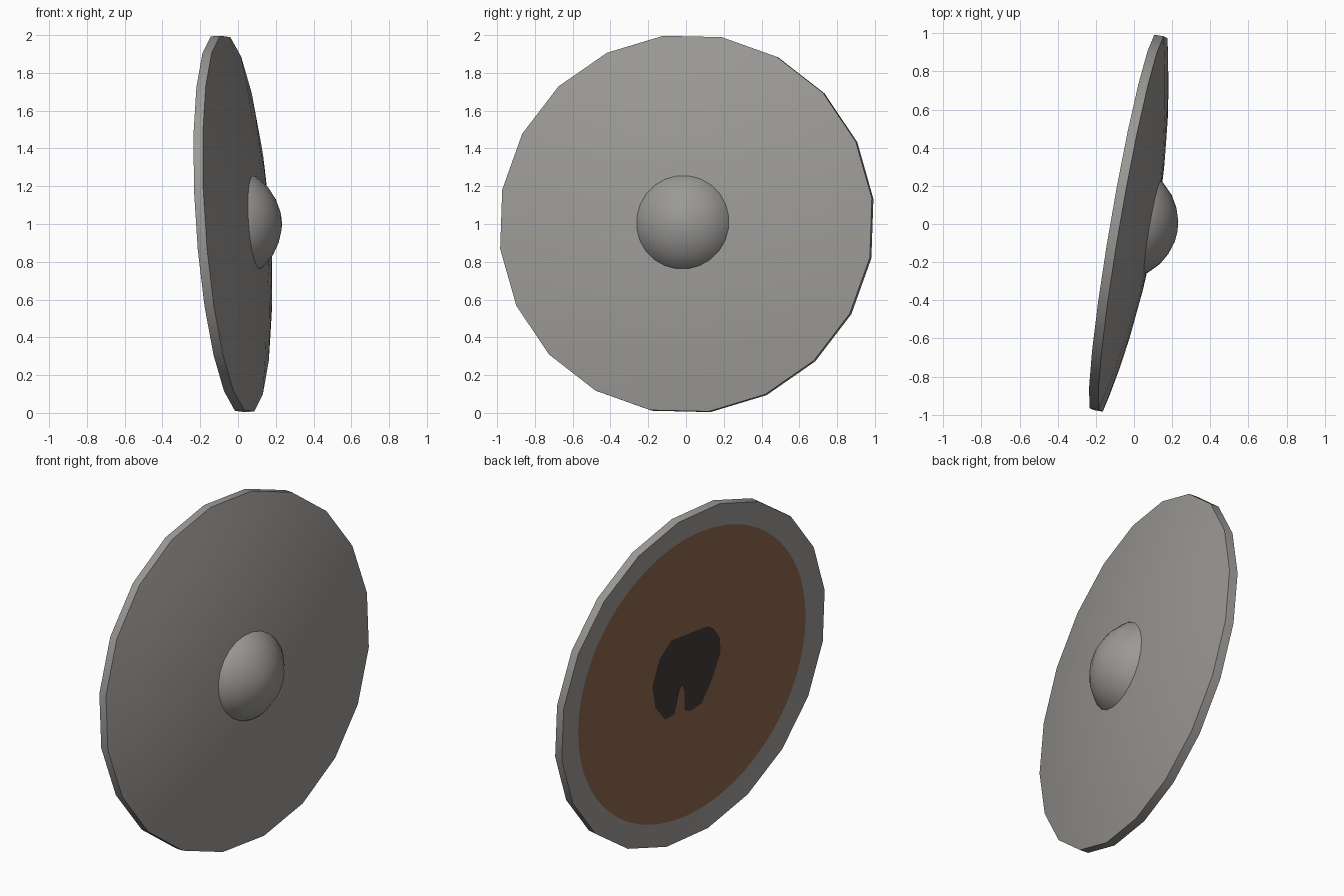
import bpy, bmesh, math
from mathutils import Matrix, Vector

if "Cube" in bpy.data.objects:
    bpy.data.objects.remove(bpy.data.objects["Cube"])

# Tilted frame: local x is the shield axis, local y/z lie in its disc
axis = Vector((1, -0.172, 0.07)).normalized()
side = (Vector((0, 1, 0)) - axis * axis.y).normalized()
up = axis.cross(side)
FRAME = Matrix.Translation((-0.004, 0, 1.002)) @ Matrix((axis, side, up)).transposed().to_4x4()
R = 1.006


def material(name, rgb):
    m = bpy.data.materials.new(name)
    m.diffuse_color = (*rgb, 1)
    m.use_nodes = True
    m.node_tree.nodes["Principled BSDF"].inputs["Base Color"].default_value = m.diffuse_color
    return m


steel = material("steel grey", (0.33, 0.32, 0.305))
leather = material("leather brown", (0.276, 0.138, 0.075))
dark = material("dark hollow", (0.054, 0.043, 0.040))


def finish(name, bm, mat):
    me = bpy.data.meshes.new(name)
    bm.to_mesh(me)
    bm.free()
    ob = bpy.data.objects.new(name, me)
    bpy.context.collection.objects.link(ob)
    me.transform(FRAME)
    me.materials.append(mat)
    bpy.ops.object.select_all(action='DESELECT')
    ob.select_set(True)
    bpy.context.view_layer.objects.active = ob
    bpy.ops.object.shade_smooth_by_angle(angle=math.radians(35))
    return ob


def lathe(name, profile, segs, mat, start=7.0):
    """Spin (radius, height) points around the shield axis."""
    bm = bmesh.new()
    rings = []
    for r, h in profile:
        if r == 0:
            rings.append([bm.verts.new((h, 0, 0))] * segs)
        else:
            angles = [math.radians(start) + math.tau * i / segs for i in range(segs)]
            rings.append([bm.verts.new((h, r * math.cos(a), r * math.sin(a))) for a in angles])
    for a, b in zip(rings, rings[1:]):
        for i in range(segs):
            j = (i + 1) % segs
            quad = list(dict.fromkeys((a[i], a[j], b[j], b[i])))
            bm.faces.new(quad)
    return finish(name, bm, mat)


def front(r):
    return 0.11 * (1 - (r / R) ** 2)


def back(r):
    return -0.05 + 0.055 * (1 - (r / R) ** 2)


# Domed twenty-sided shield with a thin rim and shallow hollow back
radii = (0, 0.25, 0.45, 0.65, 0.83, R)
lathe("shield_body", [(r, back(r)) for r in radii] + [(r, front(r)) for r in reversed(radii)], 20, steel)

# Central boss
lathe("boss", [(0.255, 0.09), (0.243, 0.115), (0.185, 0.172), (0.125, 0.207), (0.06, 0.229), (0, 0.236)], 24, steel)

# Brown lining on the back
lathe("back_lining", [(r, back(r) - 0.004) for r in (0, 0.3, 0.6, 0.865)], 64, leather)

# Dark hand hollow with a notch at the bottom for the grip
outline = [(-.135, .235), (-.043, .237), (.026, .237), (.143, .24), (.228, .149), (.269, 0),
           (.235, -.138), (.15, -.238), (.082, -.227), (.055, -.086), (.033, -.068), (.014, -.109),
           (.004, -.229), (-.043, -.248), (-.127, -.228), (-.193, -.111), (-.25, .039),
           (-.236, .132), (-.184, .205)]
bm = bmesh.new()
bm.faces.new([bm.verts.new((-0.007, y, z)) for y, z in outline])
bm.normal_update()
for f in bm.faces:
    if f.normal.x > 0:
        f.normal_flip()
finish("hand_hollow", bm, dark)
